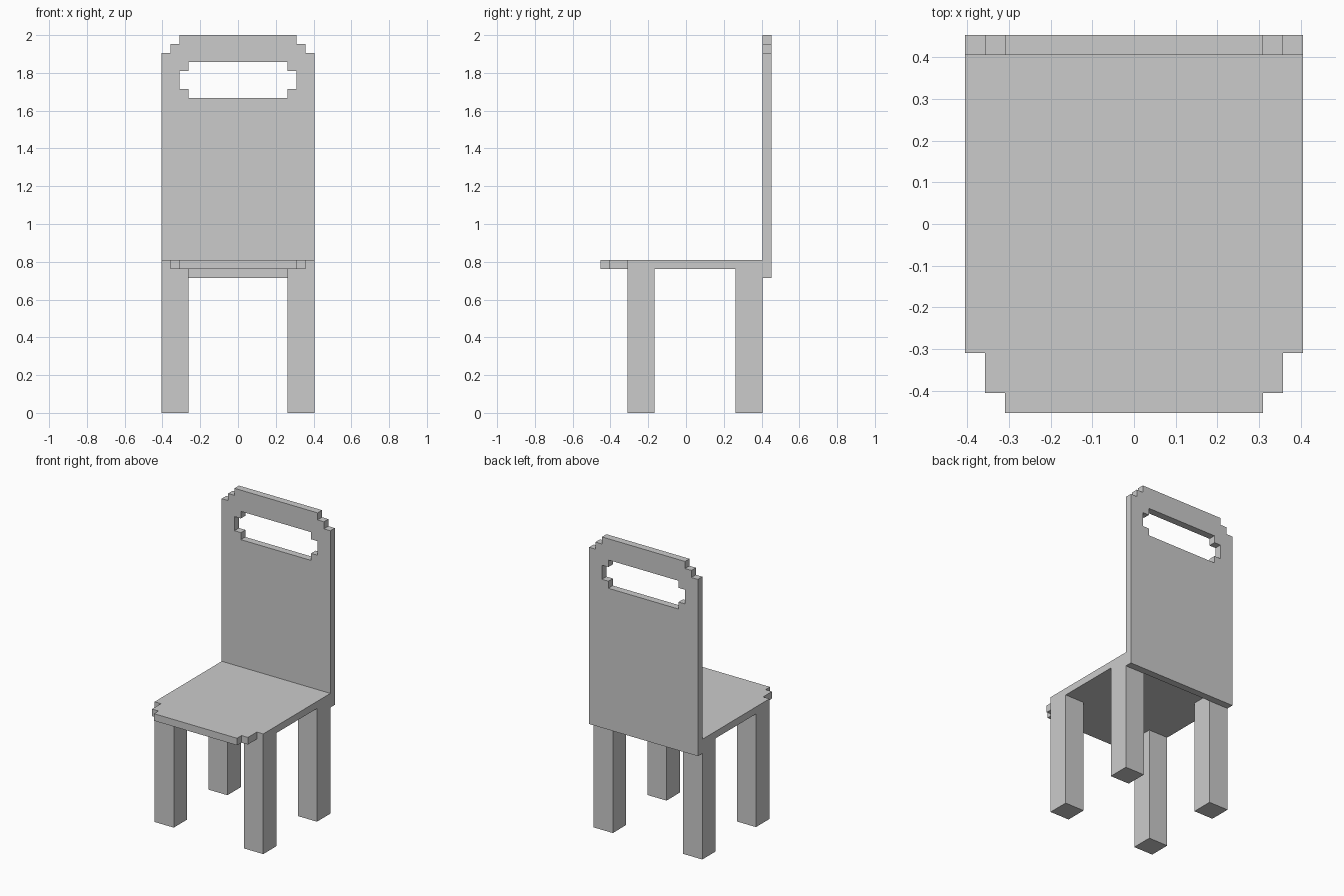
import bpy
import bmesh
from math import radians
from mathutils import Matrix

if "Cube" in bpy.data.objects:
    bpy.data.objects.remove(bpy.data.objects["Cube"])

U = 1 / 21  # the model sits on a grid of 42 units in height


def mirrored(half):
    """Close a right-hand half outline by mirroring it across x = 0."""
    return half + [(-x, y) for x, y in reversed(half)]


def plate(name, outlines, matrix):
    """One-unit-thick plate from 2D outlines; inner outlines become holes."""
    curve = bpy.data.curves.new(name + "_profile", 'CURVE')
    curve.dimensions = '2D'
    curve.fill_mode = 'BOTH'
    curve.extrude = U / 2
    for pts in outlines:
        spline = curve.splines.new('POLY')
        spline.points.add(len(pts) - 1)
        for p, (x, y) in zip(spline.points, pts):
            p.co = (x * U, y * U, 0, 1)
        spline.use_cyclic_u = True
        spline.use_smooth = False
    temp = bpy.data.objects.new(name + "_profile", curve)
    bpy.context.collection.objects.link(temp)
    bpy.context.view_layer.update()
    mesh = bpy.data.meshes.new_from_object(
        temp.evaluated_get(bpy.context.evaluated_depsgraph_get()))
    bpy.data.objects.remove(temp)

    bm = bmesh.new()
    bm.from_mesh(mesh)
    bmesh.ops.remove_doubles(bm, verts=bm.verts, dist=1e-5)
    bm.transform(matrix)
    bmesh.ops.recalc_face_normals(bm, faces=bm.faces)
    for f in bm.faces:
        f.smooth = False
    bm.to_mesh(mesh)
    bm.free()
    mesh.name = name
    obj = bpy.data.objects.new(name, mesh)
    bpy.context.collection.objects.link(obj)
    return obj


def box(name, lo, hi):
    size = [(b - a) * U for a, b in zip(lo, hi)]
    mid = [(a + b) / 2 * U for a, b in zip(lo, hi)]
    bpy.ops.mesh.primitive_cube_add(size=1, location=mid)
    obj = bpy.context.object
    obj.name = name
    obj.scale = size
    return obj


# Seat with stepped front corners
seat_outline = mirrored([(6.5, -9.5), (6.5, -8.5), (7.5, -8.5),
                         (7.5, -6.5), (8.5, -6.5), (8.5, 8.5)])
plate("seat", [seat_outline], Matrix.Translation((0, 0, 16.5 * U)))

# Upright backrest with stepped top corners and a hand slot
back_outline = mirrored([(8.5, 15), (8.5, 40), (7.5, 40),
                         (7.5, 41), (6.5, 41), (6.5, 42)])
slot_outline = mirrored([(5.5, 35), (5.5, 36), (6.5, 36),
                         (6.5, 38), (5.5, 38), (5.5, 39)])
plate("backrest", [back_outline, slot_outline],
      Matrix.Translation((0, 9 * U, 0)) @ Matrix.Rotation(radians(90), 4, 'X'))

# Four square legs
for row, y in (("front", -6.5), ("back", 5.5)):
    for side, x in (("left", -8.5), ("right", 5.5)):
        box(f"{row}_{side}_leg", (x, y, 0), (x + 3, y + 3, 16))
